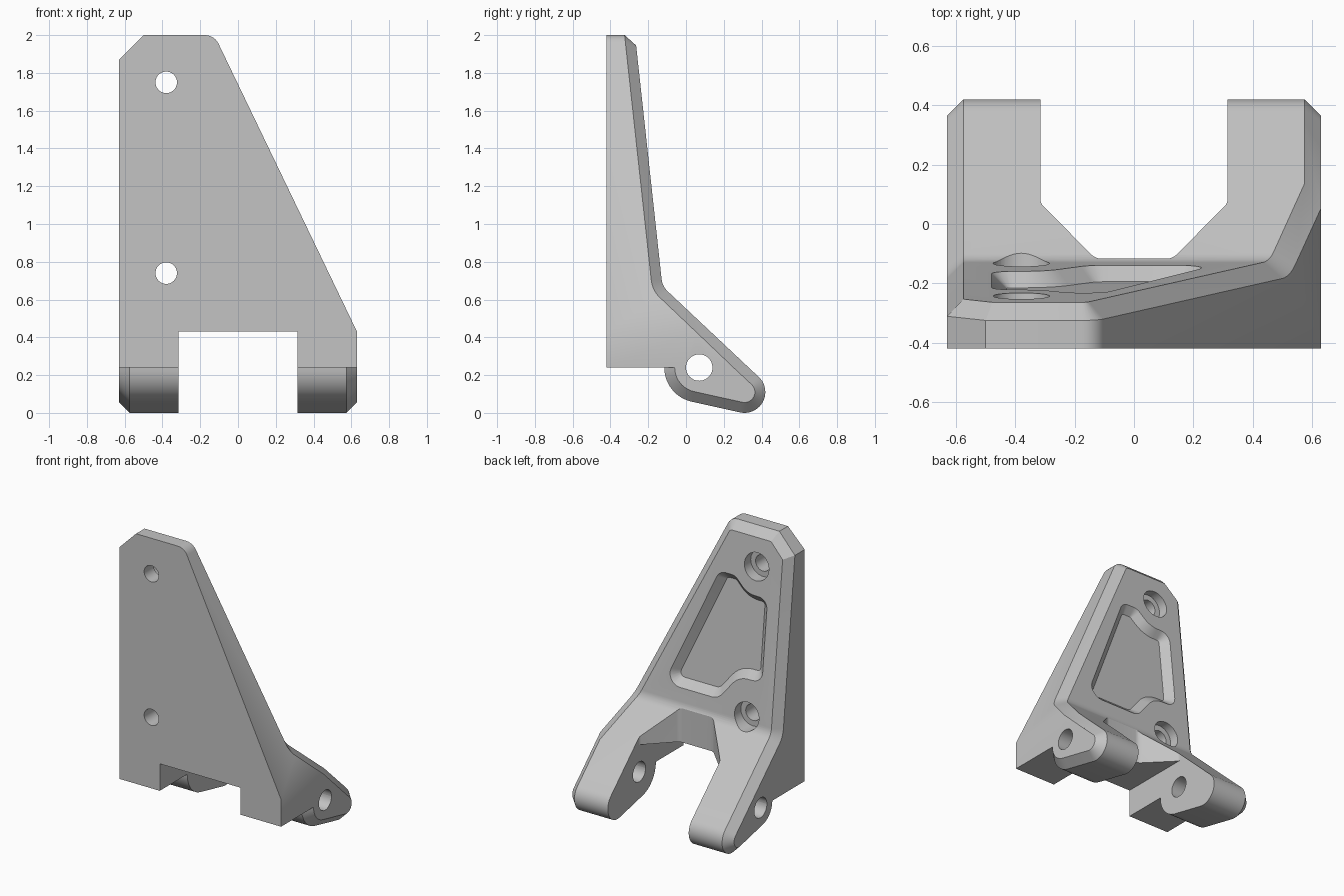
import bpy, bmesh, math
from mathutils import Vector

if "Cube" in bpy.data.objects:
    bpy.data.objects.remove(bpy.data.objects["Cube"], do_unlink=True)

grey = bpy.data.materials.new("plain grey")
grey.use_nodes = True
grey.diffuse_color = (0.55, 0.55, 0.55, 1)
grey.node_tree.nodes["Principled BSDF"].inputs["Base Color"].default_value = grey.diffuse_color

HALF, SLOT, SEAM, CHAMFER = 0.63, 0.315, 0.24, 0.055


def slope_y(z):
    """Depth of the leaning back face at height z."""
    return -0.125 - 0.109 * (z - 0.67)


def rounded(corners, steps=6):
    """2D outline from (u, v, radius) corners, with filleted corners."""
    out = []
    for i, (u, v, r) in enumerate(corners):
        p = Vector((u, v))
        if not r:
            out.append(p)
            continue
        a = (Vector(corners[i - 1][:2]) - p).normalized()
        b = (Vector(corners[(i + 1) % len(corners)][:2]) - p).normalized()
        half = a.angle(b) / 2
        centre = p + (a + b).normalized() * r / math.sin(half)
        start = (p + a * r / math.tan(half) - centre).normalized()
        end = (p + b * r / math.tan(half) - centre).normalized()
        turn = math.pi - 2 * half
        for k in range(steps + 1):
            t = turn * k / steps
            spoke = (start * math.sin(turn - t) + end * math.sin(t)) / math.sin(turn)
            out.append(centre + spoke * r)
    return out


def arc(cu, cv, r, start, end, steps):
    angles = [math.radians(start + (end - start) * k / steps) for k in range(steps + 1)]
    return [Vector((cu + r * math.cos(t), cv + r * math.sin(t))) for t in angles]


def offset(outline, d):
    """Grow a counter-clockwise outline by d."""
    out = []
    for i, p in enumerate(outline):
        e1 = (p - outline[i - 1]).normalized()
        e2 = (outline[(i + 1) % len(outline)] - p).normalized()
        n1, n2 = Vector((e1.y, -e1.x)), Vector((e2.y, -e2.x))
        out.append(p + (n1 + n2) * d / (1 + n1.dot(n2)))
    return out


def loft(name, ring_a, ring_b):
    """Closed solid between two matching rings of 3D points."""
    bm = bmesh.new()
    a = [bm.verts.new(p) for p in ring_a]
    b = [bm.verts.new(p) for p in ring_b]
    bm.faces.new(a)
    bm.faces.new(b[::-1])
    for i in range(len(a)):
        bm.faces.new((a[i - 1], a[i], b[i], b[i - 1]))
    bmesh.ops.recalc_face_normals(bm, faces=bm.faces)
    mesh = bpy.data.meshes.new(name)
    bm.to_mesh(mesh)
    bm.free()
    mesh.materials.append(grey)
    obj = bpy.data.objects.new(name, mesh)
    bpy.context.collection.objects.link(obj)
    return obj


def prism(name, outline, axis, lo, hi):
    place = {"x": lambda p, t: (t, p.x, p.y),
             "y": lambda p, t: (p.x, t, p.y),
             "z": lambda p, t: (p.x, p.y, t)}[axis]
    return loft(name, [place(p, lo) for p in outline], [place(p, hi) for p in outline])


def combine(obj, tool, operation="DIFFERENCE"):
    mod = obj.modifiers.new("cut", "BOOLEAN")
    mod.operation, mod.object, mod.solver = operation, tool, "EXACT"
    graph = bpy.context.evaluated_depsgraph_get()
    mesh = bpy.data.meshes.new_from_object(obj.evaluated_get(graph))
    obj.modifiers.clear()
    obj.data = mesh
    bpy.data.objects.remove(tool, do_unlink=True)


def chamfer(obj, rule):
    """Flat chamfer on each edge whose two faces pass the rule."""
    bm = bmesh.new()
    bm.from_mesh(obj.data)
    bmesh.ops.remove_doubles(bm, verts=bm.verts, dist=1e-5)
    bm.normal_update()
    edges = []
    for edge in bm.edges:
        faces = list(edge.link_faces)
        if len(faces) == 2 and (rule(*faces) or rule(*reversed(faces))):
            edges.append(edge)
    bmesh.ops.bevel(bm, geom=edges, offset=CHAMFER, offset_type="OFFSET", segments=1,
                    profile=0.5, affect="EDGES", clamp_overlap=False)
    bm.to_mesh(obj.data)
    bm.free()
    obj.data.update()


# Plate: side profile trimmed by the front outline
side = rounded([(-0.42, SEAM, 0), (0.332, SEAM, 0), (-0.125, 0.67, 0.1),
                (slope_y(2.2), 2.2, 0), (-0.42, 2.2, 0)])
front = rounded([(-HALF, 0, 0), (HALF, 0, 0), (HALF, 0.43, 0), (-0.125, 2, 0.08),
                 (-0.5, 2, 0), (-HALF, 1.87, 0)])
plate = prism("mounting_plate", side, "x", -0.8, 0.8)
combine(plate, prism("front_outline", front, "y", -0.7, 0.7), "INTERSECT")
chamfer(plate, lambda wall, back: abs(wall.normal.y) < 0.01 and wall.normal.z > -0.5
        and abs(back.normal.x) < 0.01 and back.normal.y > 0.05)

# Slot between the arms, and the tapered notch above it
slot = [Vector(p) for p in ((-SLOT, -0.1), (SLOT, -0.1), (SLOT, 0.43), (-SLOT, 0.43))]
combine(plate, prism("slot_cutter", slot, "y", -0.8, 0.8))
notch = rounded([(-0.13, -0.117, 0.05), (0.13, -0.117, 0.05), (SLOT, 0.07, 0.03),
                 (SLOT, 0.8, 0), (-SLOT, 0.8, 0), (-SLOT, 0.07, 0.03)])
combine(plate, prism("notch_cutter", notch, "z", -0.2, 1.0))

# Shallow pocket with sloping walls in the leaning back face
pocket = rounded([(-0.48, 0.99, 0.07), (-0.3, 0.985, 0.15), (-0.15, 0.8, 0.1),
                  (0.27, 0.8, 0.08), (-0.1, 1.65, 0.07), (-0.22, 1.65, 0.07),
                  (-0.32, 1.555, 0.15), (-0.48, 1.555, 0.07)])
rings = [[(p.x, slope_y(p.y) + d, p.y) for p in offset(pocket, d)] for d in (0.02, -0.05)]
combine(plate, loft("pocket_cutter", *rings))

# Counterbored screw holes
for z in (0.74, 1.75):
    for radius, start in ((0.057, -0.8), (0.095, slope_y(z) - 0.07)):
        circle = arc(-0.38, z, radius, 0, 360, 40)[:-1]
        combine(plate, prism("screw_cutter", circle, "y", start, 0.3))


def pin_cutter():
    return prism("pin_cutter", arc(0.07, SEAM, 0.07, 0, 360, 40)[:-1], "x", -1, 1)


combine(plate, pin_cutter())

# Rounded hinge lugs below the arms, chamfered on the outside
lug_profile = (arc(0.07, SEAM, 0.185, 180, 257.5, 12)
               + arc(0.31, 0.11, 0.11, 257.5, 407.6, 18) + [Vector((0.332, SEAM))])
parts = [plate]
for name, s in (("left_lug", 1), ("right_lug", -1)):
    lug = prism(name, lug_profile, "x", s * SLOT, s * HALF)
    chamfer(lug, lambda cap, rim: cap.normal.x * s > 0.9 and abs(rim.normal.x) < 0.01
            and not rim.normal.z > 0.99)
    combine(lug, pin_cutter())
    parts.append(lug)

bpy.ops.object.select_all(action="DESELECT")
for part in parts:
    part.select_set(True)
bpy.context.view_layer.objects.active = plate
bpy.ops.object.shade_smooth_by_angle(angle=math.radians(30))
